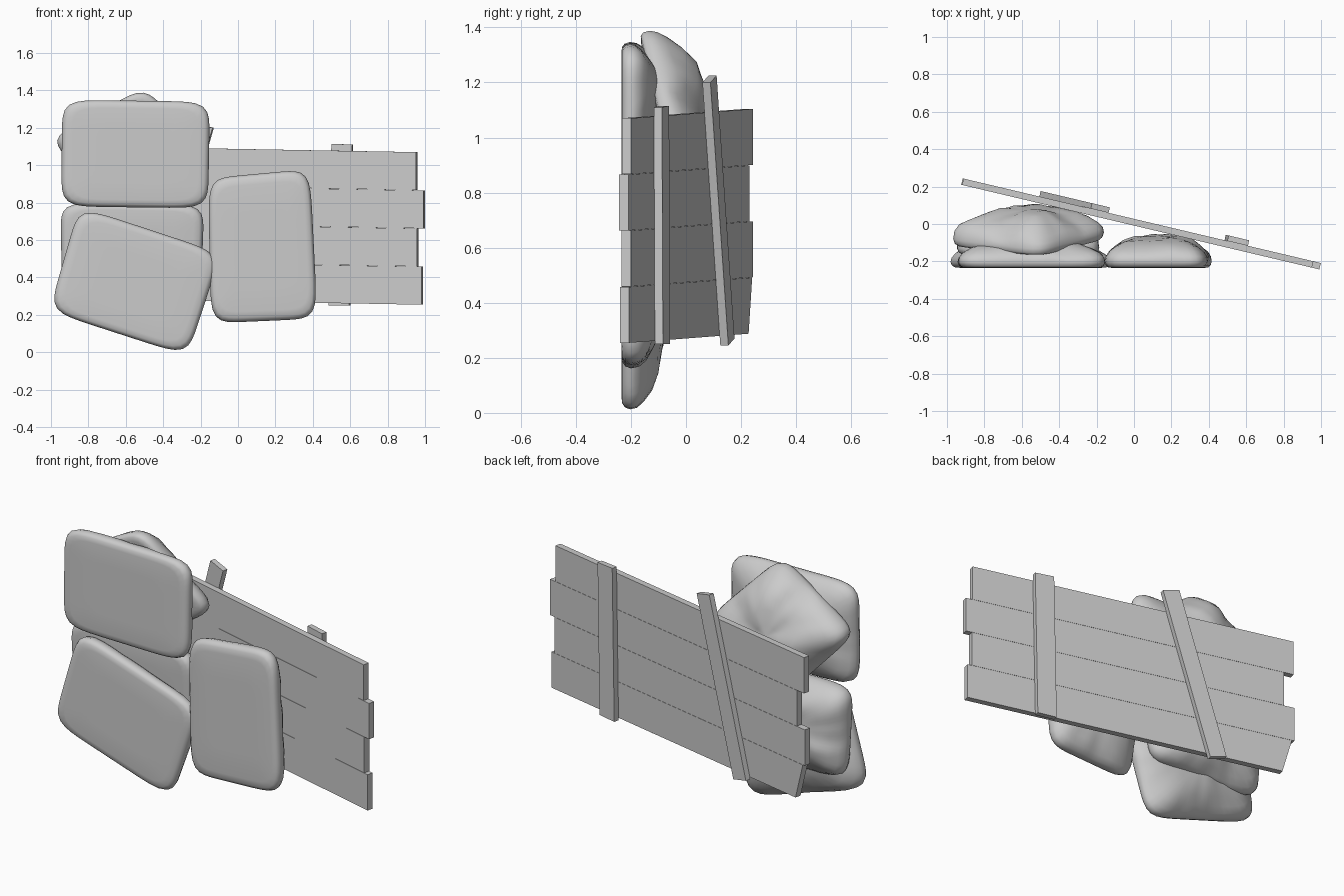
import bpy, bmesh, math
from mathutils import Vector, Matrix, noise

if "Cube" in bpy.data.objects:
    bpy.data.objects.remove(bpy.data.objects["Cube"])

grey = bpy.data.materials.new("plain_grey")
grey.use_nodes = True
grey.diffuse_color = (0.6, 0.6, 0.6, 1)
grey.node_tree.nodes["Principled BSDF"].inputs["Base Color"].default_value = (0.6, 0.6, 0.6, 1)


def finish(name, bm, smooth=False):
    bmesh.ops.recalc_face_normals(bm, faces=bm.faces)
    mesh = bpy.data.meshes.new(name)
    bm.to_mesh(mesh)
    bm.free()
    mesh.materials.append(grey)
    obj = bpy.data.objects.new(name, mesh)
    bpy.context.collection.objects.link(obj)
    if smooth:
        for p in mesh.polygons:
            p.use_smooth = True
    return obj


# Sandbag section: (distance from middle, height), flat face first, then the dome
SECTION = [(0.5, 0), (0.86, 0), (0.94, 0.02), (0.98, 0.08), (1, 0.2), (0.985, 0.35),
           (0.93, 0.5), (0.82, 0.66), (0.66, 0.82), (0.45, 0.94), (0.2, 0.99)]
SIDES = 72


def sandbag(name, corners, depth, seed, wrinkle=0.018):
    """Pillow spread between four corners (top left, top right, bottom right, bottom left)."""
    tl, tr, br, bl = [Vector(c) for c in corners]

    def place(s, t, h, dome):
        u, v = (s + 1) / 2, (t + 1) / 2
        p = (bl * (1 - u) + br * u) * (1 - v) + (tl * (1 - u) + tr * u) * v
        p.y += h * depth
        if dome:
            fold = noise.noise(Vector((p.x * 5, p.z * 5, seed)))
            crease = noise.noise(Vector((p.x * 12, p.z * 12, seed + 7)))
            p.y += wrinkle * (fold + 0.4 * crease) * min(1, 2 * h)
        return p

    bm = bmesh.new()
    rings = []
    for i, (r, h) in enumerate(SECTION):
        dome = i > 4
        power = 2 + 5 * r if dome else 7
        ring = []
        for k in range(SIDES):
            a = math.tau * k / SIDES
            c, s = math.cos(a), math.sin(a)
            m = r / (abs(c) ** power + abs(s) ** power) ** (1 / power)
            ring.append(bm.verts.new(place(c * m, s * m, h, dome)))
        rings.append(ring)
    for a, b in zip(rings, rings[1:]):
        for k in range(SIDES):
            n = (k + 1) % SIDES
            bm.faces.new((a[k], a[n], b[n], b[k]))
    for ring, h in ((rings[0], 0), (rings[-1], 1)):
        mid = bm.verts.new(place(0, 0, h, h == 1))
        for k in range(SIDES):
            bm.faces.new((ring[k], ring[(k + 1) % SIDES], mid))
    return finish(name, bm, True)


F = -0.235
sandbag("upper_sandbag", [(-0.94, F, 1.35), (-0.15, F, 1.34), (-0.16, F, 0.77), (-0.945, F, 0.78)], 0.16, 1)
sandbag("lower_sandbag", [(-0.85, F, 0.78), (-0.09, F, 0.53), (-0.27, F, -0.02), (-1.01, F, 0.22)], 0.16, 2)
sandbag("side_sandbag", [(-0.16, F, 0.93), (0.385, F, 0.98), (0.425, F, 0.18), (-0.145, F, 0.155)], 0.175, 3)
sandbag("rear_upper_sandbag", [(-1.01, -0.12, 1.14), (-0.50, -0.18, 1.42),
                               (-0.12, -0.08, 1.02), (-0.6, -0.07, 0.7)], 0.2, 4, 0.03)
sandbag("rear_lower_sandbag", [(-0.95, -0.17, 0.80), (-0.18, -0.17, 0.79),
                               (-0.2, -0.14, 0.27), (-0.94, -0.14, 0.29)], 0.18, 5, 0.03)

# Leaning fence: u runs along the planks, v is height, w is depth
LEAN = math.radians(-13.3)
FENCE = Matrix.Translation((0.04, 0.0, 0)) @ Matrix.Rotation(LEAN, 4, "Z")
THICK = 0.035


def board(name, outline, w, thick=THICK):
    """Extrude a flat outline given as (x, z) in model space onto the leaning fence."""
    bm = bmesh.new()
    flat = [((x - 0.04) / math.cos(LEAN), z) for x, z in outline]
    loops = [[bm.verts.new(FENCE @ Vector((u, d, z))) for u, z in flat] for d in (w, w + thick)]
    for loop in loops:
        bm.faces.new(loop)
    n = len(flat)
    for k in range(n):
        bm.faces.new((loops[0][k], loops[0][(k + 1) % n], loops[1][(k + 1) % n], loops[1][k]))
    return finish(name, bm)


# Planks from the top down: left end (top, bottom) and right end
ENDS = [(-0.915, -0.915, 0.955), (-0.86, -0.86, 0.995), (-0.92, -0.92, 0.96), (-0.905, -0.85, 0.985)]
for i, (lt, lb, right) in enumerate(ENDS):
    def edge(x, z):
        return (x, z - 0.018 * (x - 0.96))
    top = 1.07 - 0.204 * i
    low = top - 0.203
    board(f"plank_{i + 1}", [edge(lt, top), edge(right, top), edge(right, low), edge(lb, low)], -THICK / 2)

# Battens nailed across the back
board("straight_batten", [(0.495, 1.115), (0.605, 1.11), (0.59, 0.25), (0.48, 0.25)], THICK / 2, 0.03)
board("slanted_batten", [(-0.235, 1.225), (-0.14, 1.2), (-0.415, 0.245), (-0.51, 0.27)], THICK / 2, 0.03)
